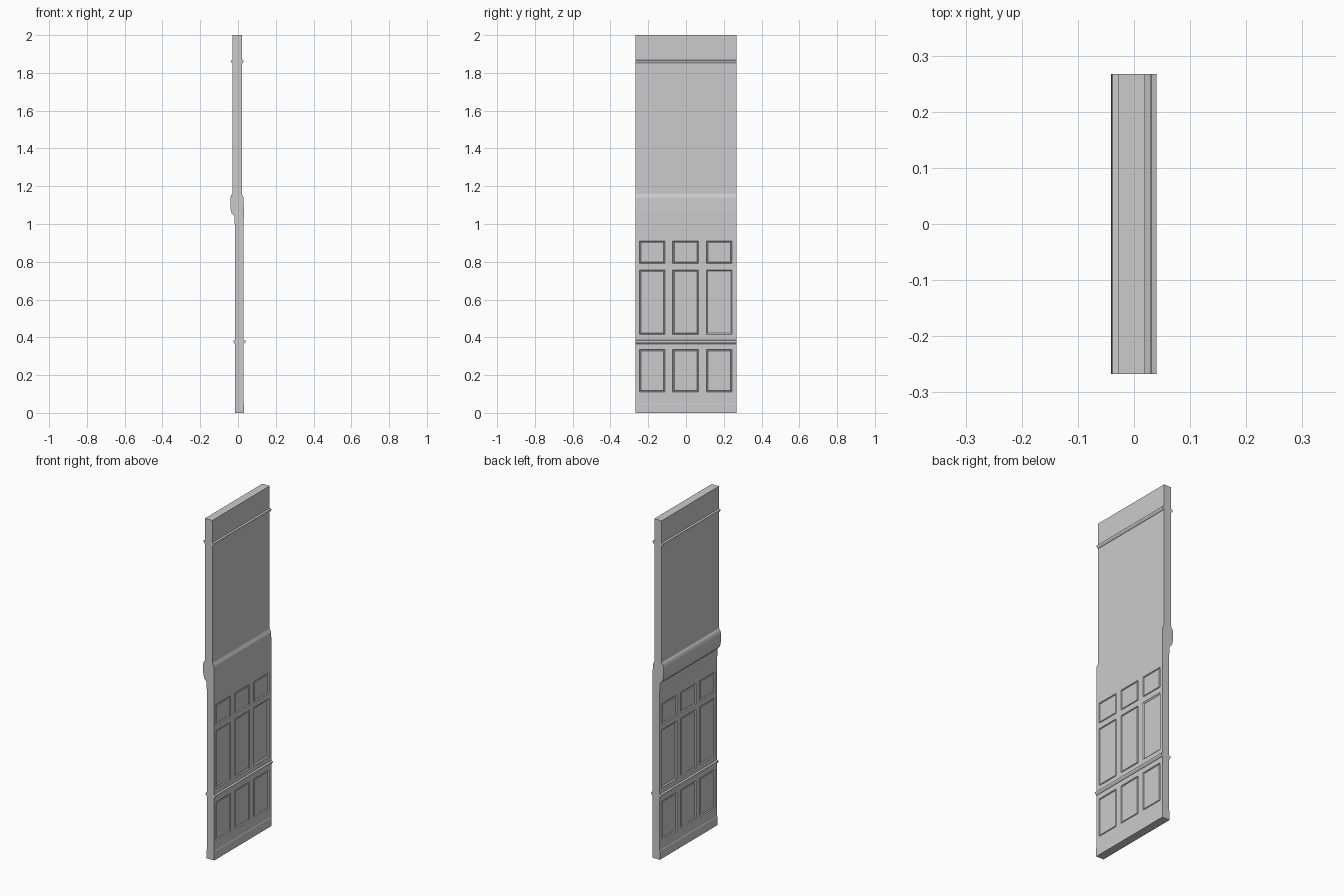
import bpy
import bmesh

cube = bpy.data.objects.get("Cube")
if cube:
    bpy.data.objects.remove(cube, do_unlink=True)

HALF = 0.267          # half the wall length
LOW_X, LOW_T = 0.0075, 0.0225    # centre and half thickness of the panelled wall
UP_X, UP_T = -0.004, 0.024       # centre and half thickness of the plain wall

grey = bpy.data.materials.new("plain_grey")
grey.use_nodes = True
grey.diffuse_color = (0.6, 0.6, 0.6, 1)
grey.node_tree.nodes["Principled BSDF"].inputs["Base Color"].default_value = (0.6, 0.6, 0.6, 1)


def finish(name, bm):
    bmesh.ops.recalc_face_normals(bm, faces=bm.faces)
    mesh = bpy.data.meshes.new(name)
    bm.to_mesh(mesh)
    bm.free()
    mesh.materials.append(grey)
    obj = bpy.data.objects.new(name, mesh)
    bpy.context.collection.objects.link(obj)
    return obj


def extruded(profile):
    """Sweep a closed x-z outline along the length of the wall."""
    bm = bmesh.new()
    face = bm.faces.new([bm.verts.new((x, -HALF, z)) for x, z in profile])
    swept = bmesh.ops.extrude_face_region(bm, geom=[face])["geom"]
    verts = [v for v in swept if isinstance(v, bmesh.types.BMVert)]
    bmesh.ops.translate(bm, verts=verts, vec=(0, 2 * HALF, 0))
    bmesh.ops.recalc_face_normals(bm, faces=bm.faces)
    return bm


def slab(centre, half, bottom, top):
    return extruded([(centre - half, bottom), (centre + half, bottom),
                     (centre + half, top), (centre - half, top)])


def two_sided(centre, steps):
    """Mirror (half thickness, height) steps about the wall centre."""
    return [(centre + h, z) for h, z in steps] + [(centre - h, z) for h, z in reversed(steps)]


# Panelled lower wall: cut a grid, then sink each panel on both sides
columns = [(c - 0.0685, c + 0.0685) for c in (-0.179, -0.002, 0.176)]
rows = [(0.111, 0.336), (0.415, 0.757), (0.79, 0.91)]
bm = slab(LOW_X, LOW_T, 0.065, 1.0)
for pairs, axis in ((columns, 1), (rows, 2)):
    for value in (v for pair in pairs for v in pair):
        point, normal = [0, 0, 0], [0, 0, 0]
        point[axis], normal[axis] = value, 1
        bmesh.ops.bisect_plane(bm, geom=bm.verts[:] + bm.edges[:] + bm.faces[:],
                               plane_co=point, plane_no=normal)
bm.normal_update()
moulded, plain = [], []
for f in bm.faces:
    c = f.calc_center_median()
    col = [i for i, (a, b) in enumerate(columns) if a < c.y < b]
    row = [i for i, (a, b) in enumerate(rows) if a < c.z < b]
    if abs(f.normal.x) > 0.9 and col and row:
        (plain if (col[0], row[0]) == (2, 1) else moulded).append(f)
for width, depth in ((0.004, -0.006), (0.004, 0), (0.004, 0.003)):
    bmesh.ops.inset_individual(bm, faces=moulded, thickness=width, depth=depth)
bmesh.ops.inset_individual(bm, faces=plain, thickness=0.01, depth=-0.006)
finish("panelled_wall", bm)

# Plain upper wall
finish("upper_wall", slab(UP_X, UP_T, 1.16, 2.0))

# Skirting with a small stepped lip
finish("skirting", extruded(two_sided(LOW_X, [
    (LOW_T + 0.002, 0), (LOW_T + 0.002, 0.05), (LOW_T, 0.053), (LOW_T, 0.065)])))

# Chair rail, rounded on one side and nearly flush on the other
finish("chair_rail", extruded([
    (-0.015, 0.995), (0.03, 0.995), (0.031, 1.07), (0.029, 1.14), (0.02, 1.16),
    (-0.028, 1.165), (-0.036, 1.153), (-0.04, 1.14), (-0.041, 1.11), (-0.04, 1.085),
    (-0.034, 1.057), (-0.023, 1.045), (-0.018, 1.04), (-0.018, 1.0)]))

# Thin rails standing proud of both sides
for name, centre, half, z in (("lower_rail", LOW_X, LOW_T, 0.376),
                              ("picture_rail", UP_X, UP_T, 1.86)):
    finish(name, extruded(two_sided(centre, [
        (half - 0.002, z - 0.012), (half + 0.004, z - 0.009), (half + 0.01, z),
        (half + 0.01, z + 0.006), (half - 0.002, z + 0.01)])))
